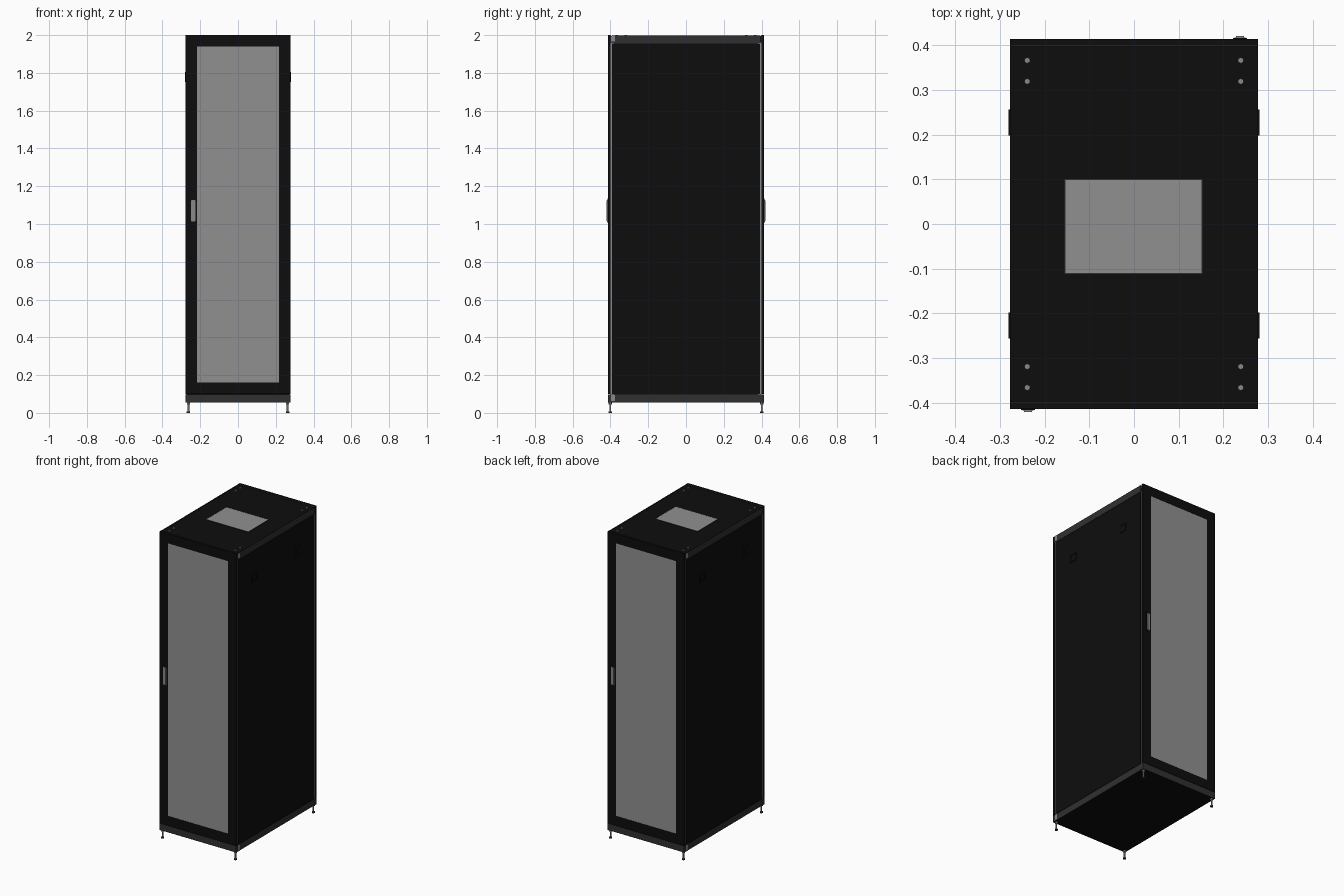
import bpy
import bmesh
import math
from mathutils import Vector

cube = bpy.data.objects.get("Cube")
if cube:
    bpy.data.objects.remove(cube, do_unlink=True)


def material(name, value):
    m = bpy.data.materials.new(name)
    m.use_nodes = True
    color = (value, value, value, 1)
    m.diffuse_color = color
    m.node_tree.nodes["Principled BSDF"].inputs["Base Color"].default_value = color
    return m


BLACK = material("black paint", 0.004)
RAIL = material("dark grey rail", 0.03)
MESH = material("perforated grey", 0.28)
STEEL = material("steel", 0.25)


def finish(name, bm, mats):
    me = bpy.data.meshes.new(name)
    bm.normal_update()
    bm.to_mesh(me)
    bm.free()
    for m in mats:
        me.materials.append(m)
    ob = bpy.data.objects.new(name, me)
    bpy.context.collection.objects.link(ob)
    return ob


def box_mesh(lo, hi):
    bm = bmesh.new()
    bmesh.ops.create_cube(bm, size=1)
    lo, hi = Vector(lo), Vector(hi)
    for v in bm.verts:
        v.co = (lo + hi) / 2 + v.co * (hi - lo)
    bm.normal_update()
    return bm


def box(name, lo, hi, mat, bevel=0):
    bm = box_mesh(lo, hi)
    if bevel:
        bmesh.ops.bevel(bm, geom=bm.edges[:], offset=bevel, segments=2,
                        affect='EDGES')
    return finish(name, bm, [mat])


def inset_box(name, lo, hi, normal, margin, sink, mats):
    """Box whose face along normal carries an inset, sunken second-colour panel."""
    bm = box_mesh(lo, hi)
    n = Vector(normal)
    face = max(bm.faces, key=lambda f: f.normal.dot(n))
    bmesh.ops.inset_region(bm, faces=[face], thickness=margin)
    if sink:
        panel = bmesh.ops.extrude_face_region(bm, geom=[face])
        new = [g for g in panel["geom"] if isinstance(g, bmesh.types.BMFace)][0]
        bmesh.ops.delete(bm, geom=[face], context='FACES_ONLY')
        bmesh.ops.translate(bm, verts=new.verts[:], vec=-n * sink)
        face = new
    face.material_index = 1
    return finish(name, bm, mats)


def cylinder(name, x, y, z0, z1, radius, sides, mat):
    bm = bmesh.new()
    bmesh.ops.create_cone(bm, cap_ends=True, segments=sides, radius1=radius,
                          radius2=radius, depth=z1 - z0)
    bmesh.ops.translate(bm, verts=bm.verts[:], vec=(x, y, (z0 + z1) / 2))
    for f in bm.faces:
        f.smooth = abs(f.normal.z) < 0.5 and sides > 6
    return finish(name, bm, [mat])


W, D, BASE, FLOOR, TOP = 0.277, 0.414, 0.055, 0.10, 2.0
POST = 0.399

# Plinth: grey sides, black underside
plinth = box("plinth", (-W, -D, BASE), (W, D, FLOOR - 0.002), RAIL)
plinth.data.materials.append(BLACK)
for p in plinth.data.polygons:
    p.material_index = int(abs(p.normal.z) > 0.5)

# Cabinet body and roof
box("cabinet_body", (-0.270, -POST, FLOOR - 0.002), (0.270, POST, 1.96), BLACK)
box("roof_panel", (-W + 0.002, -POST, 1.96), (W - 0.002, POST, 1.994), BLACK)
inset_box("roof_vent", (-0.155, -0.112, 1.99), (0.153, 0.101, 1.997),
          (0, 0, 1), 0.003, 0.001, [RAIL, MESH])

# Front and rear doors with perforated panels, handles and hinges
for s, side in ((-1, "front"), (1, "rear")):
    ys = sorted((s * POST, s * D))
    inset_box(side + "_door", (-W, ys[0], FLOOR), (W, ys[1], TOP),
              (0, s, 0), 0.086, 0.002, [BLACK, MESH])
    hx = s * 0.237
    ys = sorted((s * (D - 0.002), s * (D + 0.002)))
    box(side + "_handle_plate", (hx - 0.016, ys[0], 1.005),
        (hx + 0.016, ys[1], 1.135), BLACK)
    ys = sorted((s * (D - 0.002), s * (D + 0.006)))
    box(side + "_handle", (hx - 0.012, ys[0], 1.012),
        (hx + 0.012, ys[1], 1.128), STEEL, 0.003)
    # Rim behind the top of the door
    ys = sorted((s * (POST - 0.002), s * POST))
    box(side + "_roof_lip", (-W, ys[0], 1.955), (W, ys[1], 1.999), RAIL)

# Side panels, rails, corner posts and latches
for s, side in ((1, "left"), (-1, "right")):
    def span(a, b):
        return sorted((s * a, s * b))
    x = span(0.268, W)
    box(side + "_side_panel", (x[0], -0.393, FLOOR), (x[1], 0.391, 1.953), BLACK)
    x = span(W - 0.002, W)
    box(side + "_top_rail", (x[0], -0.393, 1.955), (x[1], 0.391, 1.999), RAIL)
    x = span(0.262, W - 0.002)
    for t, end in ((-1, "front"), (1, "rear")):
        y = sorted((t * 0.380, t * POST))
        box(f"{side}_{end}_post", (x[0], y[0], FLOOR - 0.002),
            (x[1], y[1], 1.99), STEEL)
        y = t * 0.227
        lx = span(W - 0.002, W + 0.004)
        inset_box(f"{side}_{end}_latch", (lx[0], y - 0.029, 1.752),
                  (lx[1], y + 0.029, 1.805), (s, 0, 0), 0.009, 0.003,
                  [BLACK, BLACK])
    # Bright end caps on one end of each rail
    cx = span(W - 0.001, W + 0.0006)
    y = sorted((-s * 0.396, -s * 0.376))
    box(side + "_top_end_cap", (cx[0], y[0], 1.965), (cx[1], y[1], 1.995), STEEL)
    box(side + "_base_end_cap", (cx[0], y[0], 0.062), (cx[1], y[1], 0.095), STEEL)

# Levelling feet and roof bolts
for sx in (-1, 1):
    for sy in (-1, 1):
        x, y = sx * 0.263, sy * 0.401
        cylinder("foot_rod", x, y, 0.006, BASE + 0.005, 0.005, 12, STEEL)
        cylinder("foot_pad", x, y, 0, 0.008, 0.009, 16, RAIL)
        cylinder("foot_nut", x, y, 0.045, BASE, 0.009, 6, STEEL)
        for by in (0.319, 0.366):
            cylinder("roof_bolt", sx * 0.239, sy * by, 1.99, TOP, 0.007, 6, STEEL)
